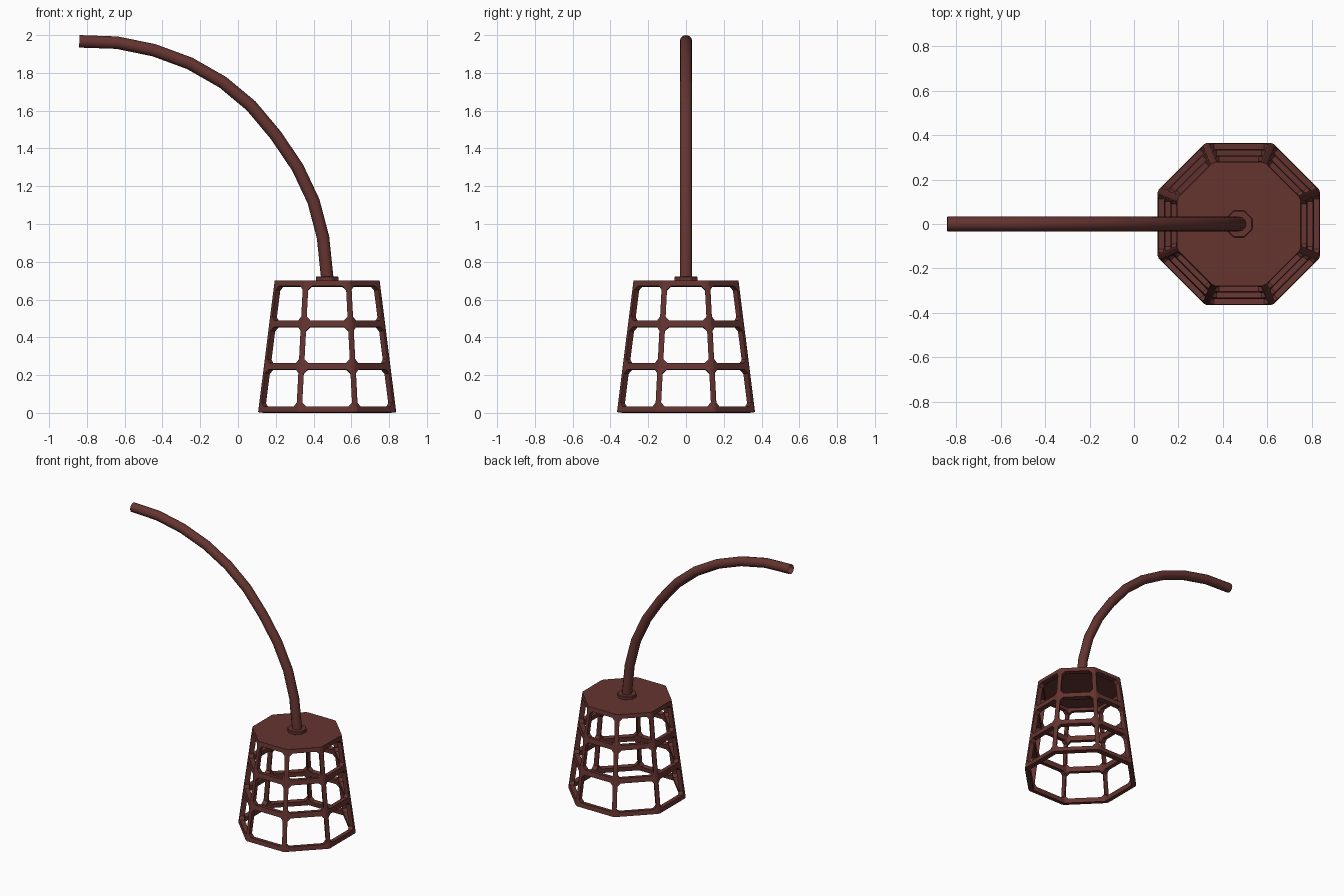
import bpy, bmesh, math
from mathutils import Vector

if "Cube" in bpy.data.objects:
    bpy.data.objects.remove(bpy.data.objects["Cube"])

CX = 0.472          # cage axis
H = 0.70            # cage height
mat = bpy.data.materials.new("dark_red_metal")
mat.diffuse_color = (0.13, 0.035, 0.03, 1)
mat.use_nodes = True
mat.node_tree.nodes["Principled BSDF"].inputs["Base Color"].default_value = mat.diffuse_color


def finish(name, bm):
    bmesh.ops.remove_doubles(bm, verts=bm.verts, dist=1e-4)
    bmesh.ops.recalc_face_normals(bm, faces=bm.faces)
    me = bpy.data.meshes.new(name)
    bm.to_mesh(me)
    bm.free()
    ob = bpy.data.objects.new(name, me)
    bpy.context.collection.objects.link(ob)
    me.materials.append(mat)
    return ob


def ring_point(side, end, z, shrink=0.0):
    """Octagon side end (-1 or 1) at height z, pulled back for the corner chamfer."""
    a = 0.366 + (0.278 - 0.366) * z / H - shrink
    half = a * math.tan(math.pi / 8) - 0.009
    t = side * math.pi / 4
    n, s = Vector((math.cos(t), math.sin(t), 0)), Vector((-math.sin(t), math.cos(t), 0))
    return Vector((CX, 0, z)) + n * a + s * end * half


# cage: eight sloped sides, three rows of openings with clipped corners
bm = bmesh.new()


def face(pts):
    bm.faces.new([bm.verts.new(p) for p in pts])


rows = [(0.004, 0.035, 0.23, 0.248), (0.248, 0.265, 0.455, 0.472), (0.472, 0.49, 0.672, H)]
BAR, CUT = 0.008, 0.02
for side in range(8):
    for z0, h0, h1, z1 in rows:
        def at(end, z, inset):
            p = ring_point(side, end, z)
            return p + (ring_point(side, -end, z) - p).normalized() * inset
        corners = [at(-1, z0, 0), at(1, z0, 0), at(1, z1, 0), at(-1, z1, 0)]
        hole = [(at(-1, h0 + CUT, BAR), at(-1, h0, BAR + CUT)),
                (at(1, h0, BAR + CUT), at(1, h0 + CUT, BAR)),
                (at(1, h1 - CUT, BAR), at(1, h1, BAR + CUT)),
                (at(-1, h1, BAR + CUT), at(-1, h1 - CUT, BAR))]
        for i in range(4):
            j = (i + 1) % 4
            face([corners[i], corners[j], hole[j][0], hole[i][1]])
            face([corners[i], hole[i][1], hole[i][0]])
        # corner strip to the next side
        face([at(1, z0, 0), ring_point(side + 1, -1, z0),
              ring_point(side + 1, -1, z1), at(1, z1, 0)])
bmesh.ops.remove_doubles(bm, verts=bm.verts, dist=1e-4)
bmesh.ops.recalc_face_normals(bm, faces=bm.faces)
f = bm.faces[:][0]
f.normal_update()
if f.normal.dot(f.calc_center_median() - Vector((CX, 0, 0.2))) < 0:
    bmesh.ops.reverse_faces(bm, faces=bm.faces)
me = bpy.data.meshes.new("cage")
bm.to_mesh(me)
bm.free()
cage = bpy.data.objects.new("cage", me)
bpy.context.collection.objects.link(cage)
me.materials.append(mat)
sol = cage.modifiers.new("thickness", 'SOLIDIFY')
sol.thickness = 0.034
sol.offset = -1

# closed top plate
bm = bmesh.new()
vs = []
for side in range(8):
    for end in (-1, 1):
        p = ring_point(side, end, H, 0.002)
        p.z = 0.688
        vs.append(bm.verts.new(p))
plate = bm.faces.new(vs)
ext = bmesh.ops.extrude_face_region(bm, geom=[plate], use_keep_orig=True)
for v in ext["geom"]:
    if isinstance(v, bmesh.types.BMVert):
        v.co.z = 0.701
finish("top_plate", bm)

# collar under the arm
bpy.ops.mesh.primitive_cylinder_add(vertices=8, radius=0.065, depth=0.025,
                                    location=(CX, 0, 0.7105), rotation=(0, 0, math.pi / 8))
collar = bpy.context.object
collar.name = "arm_collar"
collar.data.materials.append(mat)
bev = collar.modifiers.new("edge", 'BEVEL')
bev.width = 0.004
bev.segments = 1

# curved arm
path = [(0.474, 0.70), (0.45, 0.93), (0.40, 1.12), (0.315, 1.30), (0.20, 1.47), (0.07, 1.625),
        (-0.08, 1.75), (-0.255, 1.85), (-0.445, 1.92), (-0.64, 1.96), (-0.84, 1.967)]
cu = bpy.data.curves.new("arm", 'CURVE')
cu.dimensions = '3D'
sp = cu.splines.new('POLY')
sp.points.add(len(path) - 1)
for pt, (x, z) in zip(sp.points, path):
    pt.co = (x, 0, z, 1)
cu.bevel_depth = 0.033
cu.bevel_resolution = 4
cu.materials.append(mat)
arm = bpy.data.objects.new("arm", cu)
bpy.context.collection.objects.link(arm)
bpy.ops.object.select_all(action='DESELECT')
arm.select_set(True)
bpy.context.view_layer.objects.active = arm
bpy.ops.object.convert(target='MESH')
bpy.ops.object.shade_smooth_by_angle(angle=math.radians(35))
